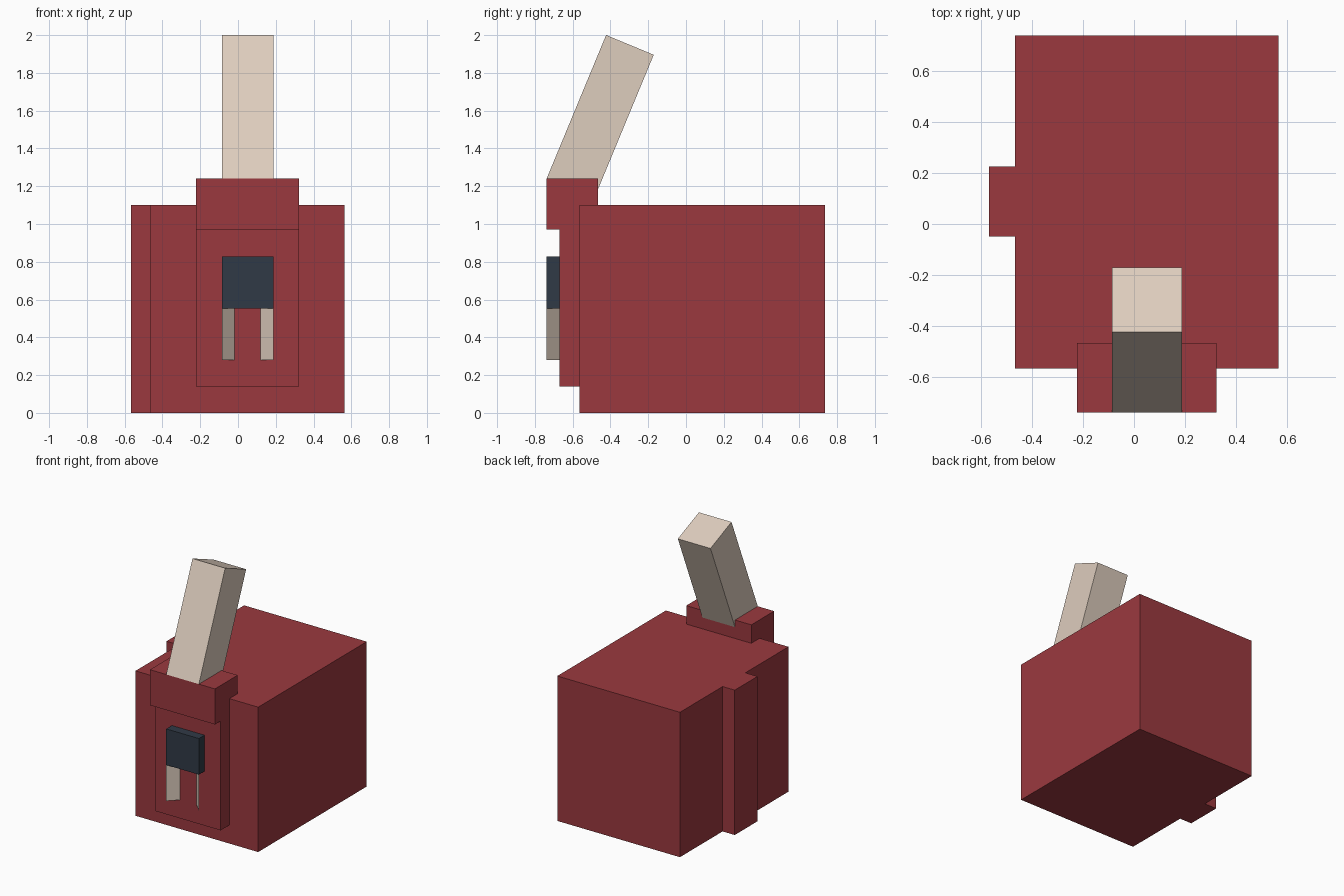
import bpy, math
from mathutils import Matrix, Vector

if "Cube" in bpy.data.objects:
    bpy.data.objects.remove(bpy.data.objects["Cube"])


def srgb(r, g, b):
    return tuple(((c / 255 + 0.055) / 1.055) ** 2.4 for c in (r, g, b)) + (1.0,)


def material(name, rgb):
    m = bpy.data.materials.new(name)
    m.diffuse_color = srgb(*rgb)
    m.use_nodes = True
    m.node_tree.nodes["Principled BSDF"].inputs["Base Color"].default_value = m.diffuse_color
    return m


RED = material("barn red", (155, 57, 63))
CREAM = material("cream", (222, 205, 190))
SLATE = material("dark slate", (48, 58, 70))


def make(name, verts, faces, mat):
    me = bpy.data.meshes.new(name)
    me.from_pydata(verts, [], faces)
    me.materials.append(mat)
    ob = bpy.data.objects.new(name, me)
    bpy.context.collection.objects.link(ob)
    return ob


def box(name, lo, hi, mat):
    verts = [(x, y, z) for z in (lo[2], hi[2]) for y in (lo[1], hi[1]) for x in (lo[0], hi[0])]
    faces = [(0, 2, 3, 1), (4, 5, 7, 6), (0, 1, 5, 4), (1, 3, 7, 5), (3, 2, 6, 7), (2, 0, 4, 6)]
    return make(name, verts, faces, mat)


# Main body with a rib on its left side
box("body", (-0.465, -0.565, 0), (0.565, 0.737, 1.1), RED)
box("side_rib", (-0.567, -0.048, 0), (-0.465, 0.225, 1.1), RED)

# Raised front panel and the cap above it
box("front_panel", (-0.223, -0.67, 0.14), (0.323, -0.565, 0.97), RED)
box("front_cap", (-0.223, -0.738, 0.97), (0.323, -0.465, 1.24), RED)

# Dark plate with two thin angled legs
box("dark_plate", (-0.086, -0.738, 0.553), (0.188, -0.67, 0.827), SLATE)
for side, sx in (("left", -1), ("right", 1)):
    outer, inner = 0.051 + sx * 0.137, 0.051 + sx * 0.069
    make(side + "_leg",
         [(outer, -0.738, 0.28), (inner, -0.67, 0.28), (inner, -0.67, 0.553), (outer, -0.738, 0.553)],
         [(0, 1, 2, 3) if sx < 0 else (3, 2, 1, 0)], CREAM)

# Handle leaning back out of the cap, hinged at its lower front edge
handle = box("handle", (-0.086, 0, 0), (0.188, 0.273, 0.823), CREAM)
handle.data.transform(Matrix.Translation(Vector((0, -0.738, 1.24)))
                      @ Matrix.Rotation(math.radians(-22.5), 4, 'X'))
